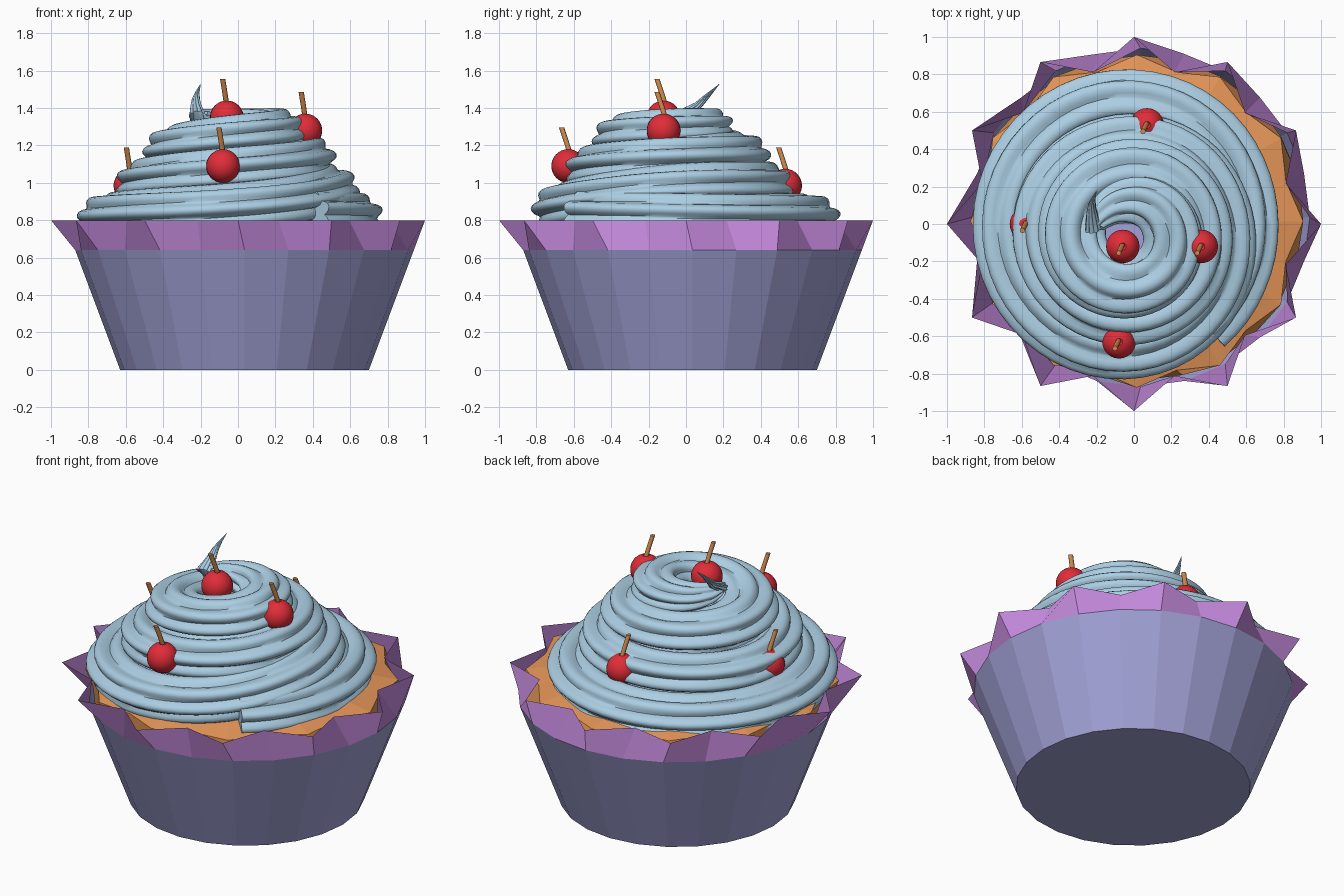
import bpy, bmesh, math
from mathutils import Vector

if "Cube" in bpy.data.objects:
    bpy.data.objects.remove(bpy.data.objects["Cube"])

def material(name, col):
    m = bpy.data.materials.new(name)
    m.diffuse_color = (*col, 1)
    m.use_nodes = True
    m.node_tree.nodes["Principled BSDF"].inputs["Base Color"].default_value = m.diffuse_color
    return m

VIOLET = material("violet_paper", (0.36, 0.36, 0.68))
PURPLE = material("purple_paper", (0.57, 0.26, 0.74))
ORANGE = material("orange_sponge", (0.88, 0.34, 0.11))
BLUE = material("pale_blue_icing", (0.41, 0.62, 0.77))
RED = material("cherry_red", (0.75, 0.026, 0.04))
BROWN = material("stem_brown", (0.62, 0.25, 0.075))

def loft(name, rings, mat, cap_start=False, cap_end=False, smooth=None):
    """Skin a list of closed point rings."""
    bm = bmesh.new()
    rows = [[bm.verts.new(p) for p in r] for r in rings]
    n = len(rows[0])
    for a, b in zip(rows, rows[1:]):
        for i in range(n):
            j = (i + 1) % n
            bm.faces.new((a[i], a[j], b[j], b[i]))
    if cap_start:
        bm.faces.new(rows[0][::-1])
    if cap_end:
        bm.faces.new(rows[-1])
    me = bpy.data.meshes.new(name)
    bm.to_mesh(me)
    bm.free()
    me.materials.append(mat)
    ob = bpy.data.objects.new(name, me)
    bpy.context.collection.objects.link(ob)
    if smooth:
        bpy.ops.object.select_all(action='DESELECT')
        ob.select_set(True)
        bpy.context.view_layer.objects.active = ob
        bpy.ops.object.shade_smooth_by_angle(angle=math.radians(smooth))
    return ob

def ring(r, z, c=0.035, valley=None):
    """24 points; every second one may sit at a smaller valley radius."""
    out = []
    for i in range(24):
        a, q = math.tau * i / 24, valley if valley and i % 2 else r
        out.append((c + q * math.cos(a), c + q * math.sin(a), z))
    return out

# paper cup, slightly off centre, open at the top
loft("paper_cup", [ring(0.665, 0), ring(0.905, 0.64)], VIOLET, cap_start=True)

# zigzag paper rim: twelve tips with valleys between
loft("paper_rim", [ring(0.905, 0.64), ring(1.0, 0.8, 0, valley=0.84)], PURPLE)

# sponge ring under the icing, following the zigzag
loft("sponge", [ring(0.87, 0.65, 0.033), ring(0.89, 0.765, 0.015, valley=0.825),
                ring(0.70, 0.80, 0.01), ring(0.42, 0.81, 0)], ORANGE)

# icing: ribbed tube swept up an uneven shrinking spiral
# keys are (turn, radius, height, scale)
KEYS = [(0, .65, .83, 1), (.15, .60, .82, 1), (.4, .67, .81, 1), (.65, .67, .81, 1),
        (.9, .63, .86, 1), (1.15, .47, .98, 1), (1.4, .45, .98, 1), (1.65, .47, .99, 1),
        (1.9, .42, 1.07, 1), (2.15, .36, 1.13, 1), (2.4, .34, 1.14, 1), (2.65, .32, 1.17, 1),
        (2.9, .25, 1.24, .95), (3.15, .22, 1.28, .9), (3.3, .22, 1.29, .85),
        (3.5, .21, 1.32, .6), (3.6, .215, 1.36, .25)]

def lookup(t):
    t = min(max(t, 0), 3.6)
    for a, b in zip(KEYS, KEYS[1:]):
        if t <= b[0] + 1e-6:
            f = (t - a[0]) / (b[0] - a[0])
            return [a[k] + (b[k] - a[k]) * f for k in (1, 2, 3)]

def spiral(t):
    # average nearby samples to soften the keys
    w = min(.08, t, 3.6 - t)
    near = [lookup(t + w * d / 3) for d in range(-3, 4)]
    r, z, s = (sum(q[k] for q in near) / 7 for k in range(3))
    ang = math.radians(306) + math.tau * t
    return Vector((r * math.cos(ang) - .015, r * math.sin(ang) - .005 - .025 * t, z)), s

STEPS = 190
path = [spiral(3.6 * i / STEPS) for i in range(STEPS + 1)]
# upturned peak
path += [(Vector((-.225, .06, 1.41)), .17), (Vector((-.225, .10, 1.45)), .12),
         (Vector((-.215, .14, 1.49)), .06), (Vector((-.20, .18, 1.53)), .005)]
rings = []
for i, (p, s) in enumerate(path):
    tan = (path[min(i + 1, len(path) - 1)][0] - path[max(i - 1, 0)][0]).normalized()
    side = Vector((p.x, p.y, 0)).normalized()
    side = (side - tan * side.dot(tan)).normalized()
    up = side.cross(tan)
    sec = []
    for k in range(56):
        a = math.tau * k / 56
        m = s * (0.79 + 0.25 * abs(math.sin(4 * a + .035 * i)))
        sec.append(p + side * (0.175 * m * math.cos(a)) + up * (0.13 * m * math.sin(a)))
    rings.append(sec)
loft("icing_swirl", rings, BLUE, True, True, smooth=50)

# cherries with leaning stems
CHERRIES = [(-.06, -.12, 1.35), (.36, -.12, 1.28), (-.08, -.63, 1.09),
            (-.575, 0, .985), (.07, .53, .985)]

def disc(c, r, z, n):
    return [c + Vector((r * math.cos(math.tau * j / n), r * math.sin(math.tau * j / n), z))
            for j in range(n)]

for n, c in enumerate(CHERRIES, 1):
    c = Vector(c)
    # ball profile with a small dimple at the top
    balls = [disc(c, .09 * math.sin(math.pi * k / 15), -.09 * math.cos(math.pi * k / 15), 24)
             for k in range(1, 15)]
    balls.append(disc(c, .005, .078, 24))
    loft(f"cherry_{n}", balls, RED, True, True, smooth=40)
    ends = [Vector((0, .012, .06)), Vector((-.01, -.01, .13)), Vector((-.022, -.035, .205))]
    loft(f"cherry_stem_{n}", [disc(c + e, .014, 0, 8) for e in ends], BROWN, True, True, smooth=50)
